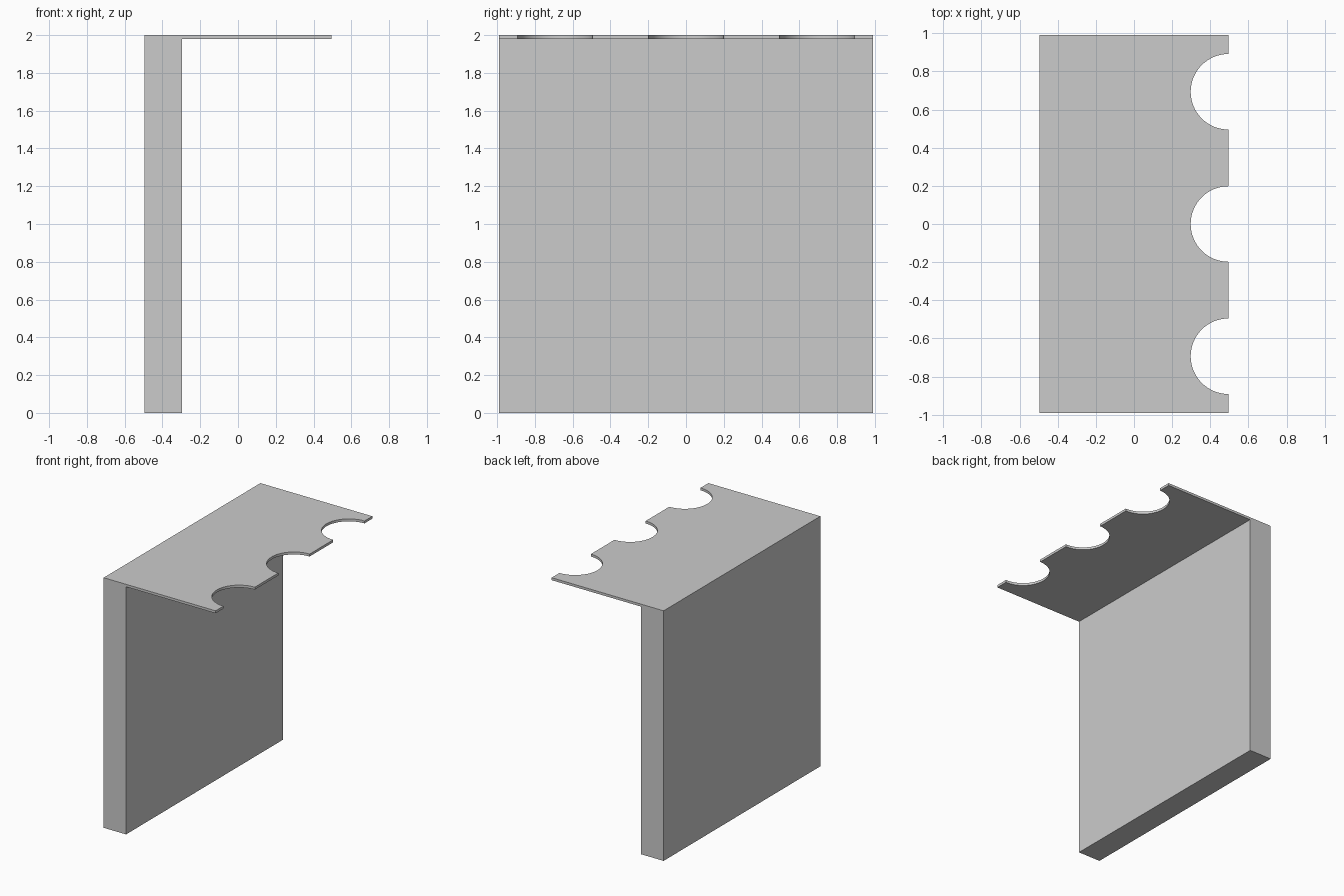
import bpy, bmesh

if "Cube" in bpy.data.objects:
    bpy.data.objects.remove(bpy.data.objects["Cube"])

S = 2 / 2.02              # scale so the height is 2
HALF_X, HALF_Y = 0.5 * S, 1.0 * S
THICK, WALL, RADIUS, PITCH = 0.02 * S, 0.2 * S, 0.2 * S, 0.7 * S
TOP = 2.0

# Upright wall and thin shelf: one L-shaped profile extruded along y
profile = [(-HALF_X, 0), (-HALF_X + WALL, 0), (-HALF_X + WALL, TOP - THICK),
           (HALF_X, TOP - THICK), (HALF_X, TOP), (-HALF_X, TOP)]
bm = bmesh.new()
face = bm.faces.new([bm.verts.new((x, -HALF_Y, z)) for x, z in profile])
ext = bmesh.ops.extrude_face_region(bm, geom=[face])
verts = [g for g in ext["geom"] if isinstance(g, bmesh.types.BMVert)]
bmesh.ops.translate(bm, verts=verts, vec=(0, 2 * HALF_Y, 0))
bmesh.ops.recalc_face_normals(bm, faces=bm.faces)
mesh = bpy.data.meshes.new("wall_with_shelf")
bm.to_mesh(mesh)
bm.free()
body = bpy.data.objects.new("wall_with_shelf", mesh)
bpy.context.collection.objects.link(body)


# Half-round notches along the shelf's free edge
def cut_notch(y):
    bpy.ops.mesh.primitive_cylinder_add(vertices=64, radius=RADIUS, depth=0.2,
                                        location=(HALF_X, y, TOP))
    cutter = bpy.context.object
    cutter.name = "notch_cutter"
    cutter.hide_render = True
    mod = body.modifiers.new("notch", "BOOLEAN")
    mod.operation = "DIFFERENCE"
    mod.solver = "EXACT"
    mod.object = cutter
    bpy.context.view_layer.objects.active = body
    bpy.ops.object.modifier_apply(modifier=mod.name)
    bpy.data.objects.remove(cutter)


for i in (-1, 0, 1):
    cut_notch(i * PITCH)

# Smooth notch walls, crisp edges elsewhere
bpy.ops.object.select_all(action="DESELECT")
body.select_set(True)
bpy.context.view_layer.objects.active = body
bpy.ops.object.shade_smooth_by_angle()
